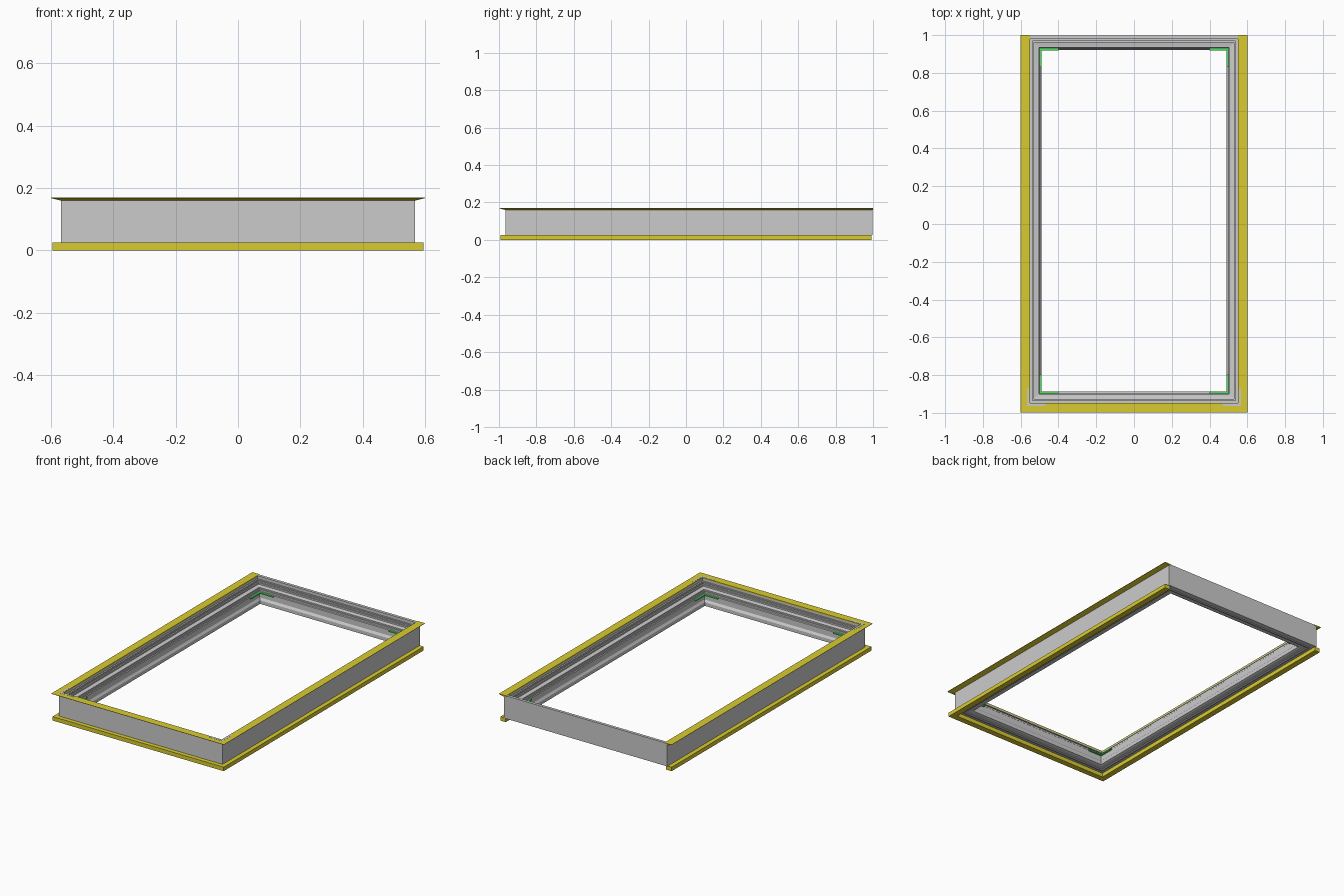
import bpy, bmesh

if "Cube" in bpy.data.objects:
    bpy.data.objects.remove(bpy.data.objects["Cube"])

W, FRONT, BACK = 0.568, -0.965, 0.998   # outer wall faces


def material(name, color):
    m = bpy.data.materials.new(name)
    m.diffuse_color = color
    m.use_nodes = True
    m.node_tree.nodes["Principled BSDF"].inputs["Base Color"].default_value = m.diffuse_color
    return m


YELLOW = material("yellow_seal", (0.70, 0.60, 0.03, 1))
GREEN = material("green_gasket", (0.08, 0.75, 0.12, 1))
LIGHT = material("light_grey", (0.75, 0.75, 0.72, 1))


def finish(name, bm, mat=None):
    bmesh.ops.recalc_face_normals(bm, faces=bm.faces)
    me = bpy.data.meshes.new(name)
    bm.to_mesh(me)
    bm.free()
    ob = bpy.data.objects.new(name, me)
    bpy.context.collection.objects.link(ob)
    if mat:
        me.materials.append(mat)
    return ob


def sweep(name, profile, path, closed, mat=None):
    """Sweep an (outward offset, z) profile along a mitred path."""
    bm = bmesh.new()
    # rings[i][j]: profile point i at path corner j
    columns = [[bm.verts.new((x, y, z)) for x, y in path(o)] for o, z in profile]
    n, m = len(columns), len(columns[0])
    for i in range(n):
        a, b = columns[i], columns[(i + 1) % n]
        for j in range(m if closed else m - 1):
            k = (j + 1) % m
            bm.faces.new((a[j], a[k], b[k], b[j]))
    if not closed:
        for j in (0, m - 1):
            bm.faces.new([c[j] for c in columns])
    return finish(name, bm, mat)


def ring(o):
    return [(-W - o, BACK + o), (-W - o, FRONT - o), (W + o, FRONT - o), (W + o, BACK + o)]


def three_sides(end):
    return lambda o: [(-W - o, end), (-W - o, FRONT - o), (W + o, FRONT - o), (W + o, end)]


def corner(name, sx, sy, px, py, length, t, z0, z1, mat):
    """L-shaped strip with its outer corner at (px, py), legs running inward."""
    pts = [(0, 0), (length, 0), (length, t), (t, t), (t, length), (0, length)]
    bm = bmesh.new()
    base = bm.faces.new([bm.verts.new((sx * (px - u), sy * (py - v), z0)) for u, v in pts])
    ext = bmesh.ops.extrude_face_region(bm, geom=[base])
    bmesh.ops.translate(bm, vec=(0, 0, z1 - z0),
                        verts=[v for v in ext["geom"] if isinstance(v, bmesh.types.BMVert)])
    return finish(name, bm, mat)


# Main frame: straight outer wall, stepped rebates and sloped lip inside
sweep("frame", [
    (0, 0.025), (0, 0.163), (-0.018, 0.163), (-0.018, 0.150),
    (-0.027, 0.150), (-0.027, 0.146), (-0.030, 0.146), (-0.030, 0.138),
    (-0.038, 0.138), (-0.038, 0.132), (-0.034, 0.132), (-0.034, 0.126),
    (-0.058, 0.122), (-0.058, 0.114), (-0.064, 0.114), (-0.064, 0.104),
    (-0.068, 0.100), (-0.068, 0.065), (-0.077, 0.052), (-0.077, 0.030),
    (-0.066, 0.026), (-0.040, 0.026), (-0.040, 0.020), (-0.030, 0.020),
    (-0.030, 0.025)], ring, True)

# Tapered yellow flange along the top of three sides
sweep("top_flange", [(-0.018, 0.163), (0, 0.160), (0.032, 0.168),
                     (0.032, 0.170), (-0.018, 0.170)], three_sides(1.0), False, YELLOW)

# Yellow bar around the foot of three sides
sweep("bottom_bar", [(-0.010, 0.0), (0.027, 0.0), (0.027, 0.025), (-0.010, 0.025)],
      three_sides(0.993), False, YELLOW)

# Bare top lip on the back wall between the flange ends
bm = bmesh.new()
bmesh.ops.create_cube(bm, size=1)
bmesh.ops.scale(bm, vec=(1.10, 0.018, 0.006), verts=bm.verts)
bmesh.ops.translate(bm, vec=(0, 0.989, 0.166), verts=bm.verts)
finish("back_top_lip", bm)

for side, sx in (("left", -1), ("right", 1)):
    # Light corner strips on the front of the flange
    corner(f"flange_corner_{side}", sx, -1, 0.567, 0.963, 0.095, 0.012, 0.1695, 0.1708, LIGHT)
    # Green gaskets in the inner corners
    corner(f"gasket_front_{side}", sx, -1, 0.501, 0.898, 0.10, 0.012, 0.094, 0.102, GREEN)
    corner(f"gasket_back_{side}", sx, 1, 0.501, 0.931, 0.10, 0.012, 0.094, 0.102, GREEN)
